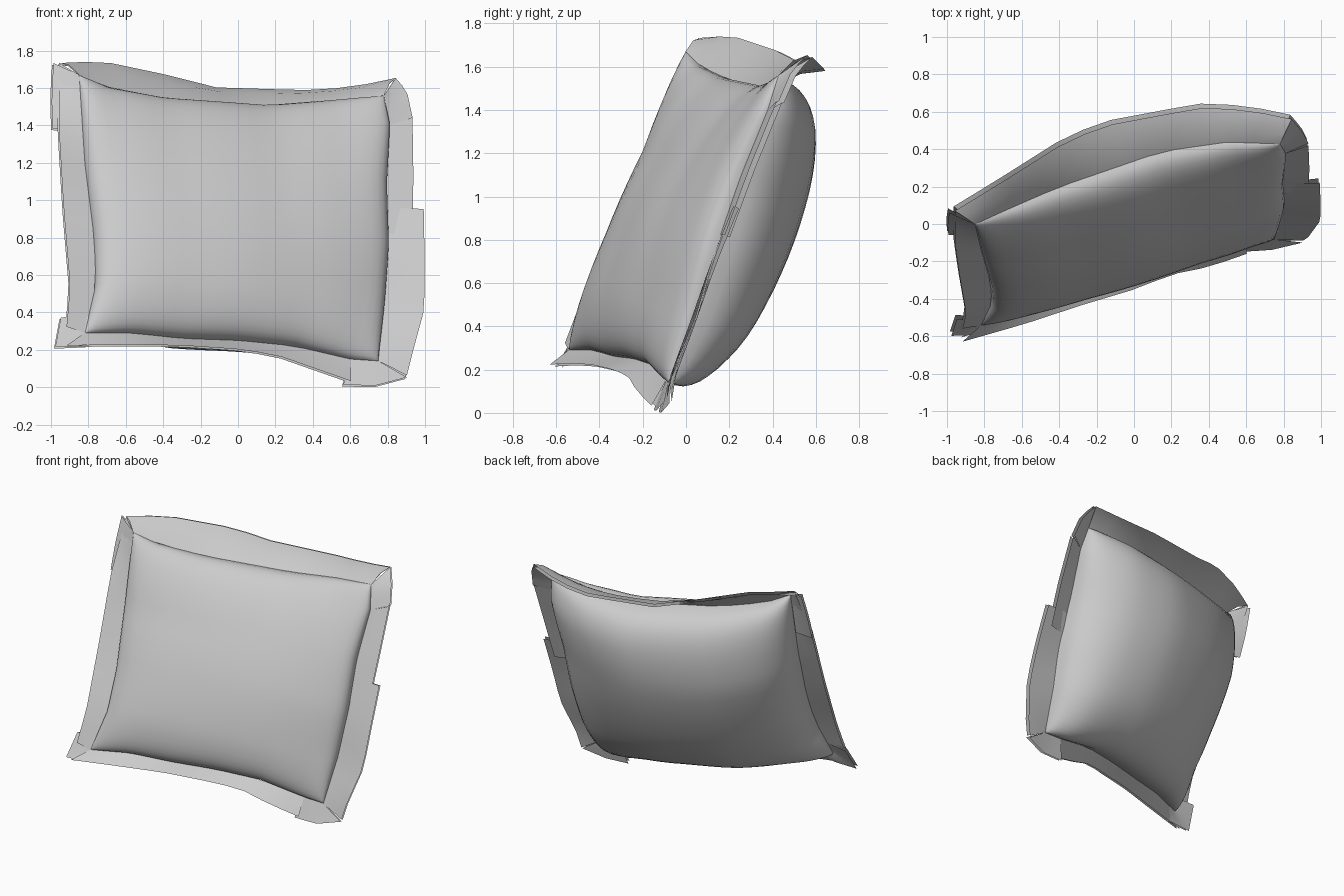
import bpy, bmesh, math
from mathutils import Vector

if "Cube" in bpy.data.objects:
    bpy.data.objects.remove(bpy.data.objects["Cube"])

N = Vector((0.28, -0.90, 0.34)).normalized()   # direction the cushion front faces
C = Vector((-0.03, -0.03, 0.91))               # middle of the seam


def path(pts, t):
    """Point at length fraction t along a polyline."""
    pts = [Vector(p) for p in pts]
    lens = [(b - a).length for a, b in zip(pts, pts[1:])]
    d = max(0.0, min(1.0, t)) * sum(lens)
    for a, b, l in zip(pts, pts[1:], lens):
        if d <= l + 1e-6:
            return a.lerp(b, min(1.0, d / l))
        d -= l
    return pts[-1]


def grid_object(name, sheets, angle):
    """Mesh from one or more grids of points (rows of equal length)."""
    bm = bmesh.new()
    for rows in sheets:
        vs = [[bm.verts.new(p) for p in row] for row in rows]
        for a, b in zip(vs, vs[1:]):
            for i in range(len(a) - 1):
                bm.faces.new((a[i], a[i + 1], b[i + 1], b[i]))
    bmesh.ops.remove_doubles(bm, verts=bm.verts, dist=0.0005)
    bmesh.ops.recalc_face_normals(bm, faces=bm.faces)
    me = bpy.data.meshes.new(name)
    bm.to_mesh(me)
    bm.free()
    ob = bpy.data.objects.new(name, me)
    bpy.context.collection.objects.link(ob)
    bpy.ops.object.select_all(action='DESELECT')
    ob.select_set(True)
    bpy.context.view_layer.objects.active = ob
    bpy.ops.object.shade_smooth_by_angle(angle=math.radians(angle))
    return ob


# Seam curves, top and bottom left to right, sides bottom to top
TL, TR = (-0.85, 0.0, 1.67), (0.78, 0.43, 1.56)
BL, BR = (-0.82, -0.54, 0.29), (0.75, -0.08, 0.14)
top = [TL, (-0.7, 0.07, 1.60), (-0.4, 0.20, 1.54), (0.15, 0.39, 1.50), (0.5, 0.44, 1.53), TR]
bottom = [BL, (-0.57, -0.43, 0.29), (-0.3, -0.33, 0.26), (0, -0.24, 0.25),
          (0.3, -0.15, 0.22), (0.6, -0.09, 0.15), BR]
left = [BL, (-0.76, -0.42, 0.55), (-0.77, -0.30, 0.80), (-0.82, -0.13, 1.20), TL]
right = [BR, (0.78, 0.05, 0.45), (0.80, 0.14, 0.75), (0.79, 0.25, 1.08), (0.81, 0.38, 1.40), TR]

# Stuffed body: patch between the seams, puffed to both sides
M = 28
ks = [math.sin(math.pi / 2 * (2 * i / M - 1)) for i in range(M + 1)]


def body_sheet(depth, power, spread, sag):
    rows = []
    for v in ks:
        row = []
        for u in ks:
            s, t = (u + 1) / 2, (v + 1) / 2
            p = path(bottom, s) * (1 - t) + path(top, s) * t
            p += path(left, t) * (1 - s) + path(right, t) * s
            p -= (Vector(BL) * (1 - s) + Vector(BR) * s) * (1 - t)
            p -= (Vector(TL) * (1 - s) + Vector(TR) * s) * t
            puff = max(0.0, (1 - u * u) * (1 - v * v)) ** power
            p += (p - C) * spread * puff
            p.z -= sag * (1 - t) * puff
            row.append(p + N * depth * puff)
        rows.append(row)
    return rows


grid_object("cushion_body", [body_sheet(0.24, 0.45, 0.02, 0.0),
                             body_sheet(-0.39, 0.38, 0.05, 0.05)], 80)


# Loose double fabric border around the seam
def flange(name, seam, outer, lift=0.0, n=12):
    sheets = []
    for off in (0.008, -0.012):
        rows = []
        for k in (0.0, 0.5, 1.0):
            bump = Vector((0, 0, lift * 4 * k * (1 - k)))
            rows.append([path(seam, i / n).lerp(path(outer, i / n), k) + bump + N * off * (0.3 + k)
                         for i in range(n + 1)])
        sheets.append(rows)
    grid_object(name, sheets, 30)


flange("top_border", top,
       [(-0.96, 0.08, 1.73), (-0.73, 0.22, 1.74), (-0.35, 0.46, 1.66), (-0.13, 0.54, 1.60),
        (0.35, 0.63, 1.585), (0.6, 0.62, 1.60), (0.84, 0.57, 1.65)], 0.02)
flange("top_right_corner_border", [TR, (0.81, 0.38, 1.40)],
       [(0.84, 0.57, 1.65), (0.90, 0.50, 1.58), (0.93, 0.44, 1.44)], 0.0, 4)
flange("right_upper_border", [(0.81, 0.38, 1.40), (0.79, 0.25, 1.08), (0.79, 0.16, 0.82)],
       [(0.93, 0.43, 1.44), (0.935, 0.30, 1.12), (0.93, 0.19, 0.82)], 0.0, 6)
flange("right_lower_border", [(0.80, 0.22, 0.96), (0.79, 0.12, 0.70), (0.78, 0.05, 0.45), BR],
       [(0.99, 0.23, 0.95), (0.995, 0.12, 0.68), (0.995, 0.03, 0.42), (0.93, -0.06, 0.18),
        (0.90, -0.08, 0.06)], 0.0, 8)
flange("bottom_right_corner_border", [BR, (0.6, -0.09, 0.15)],
       [(0.90, -0.09, 0.05), (0.73, -0.13, 0.005), (0.56, -0.14, 0.01)], 0.0, 4)
flange("bottom_border", bottom[:-1],
       [(-0.92, -0.62, 0.22), (-0.57, -0.52, 0.225), (-0.3, -0.43, 0.22), (0, -0.34, 0.20),
        (0.2, -0.26, 0.17), (0.4, -0.22, 0.10), (0.60, -0.15, 0.03)])
flange("bottom_left_corner_border", [(-0.79, -0.50, 0.38), BL, (-0.74, -0.50, 0.29)],
       [(-0.95, -0.50, 0.37), (-0.98, -0.59, 0.21), (-0.80, -0.58, 0.22)], 0.0, 4)
flange("left_border", left,
       [(-0.92, -0.55, 0.32), (-0.90, -0.47, 0.53), (-0.935, -0.27, 0.95), (-0.96, -0.10, 1.37),
        (-0.96, 0.08, 1.73)])
flange("left_upper_border", [(-0.85, -0.06, 1.37), TL],
       [(-0.995, -0.05, 1.38), (-1.0, 0.01, 1.55), (-0.99, 0.07, 1.73)], 0.0, 5)
